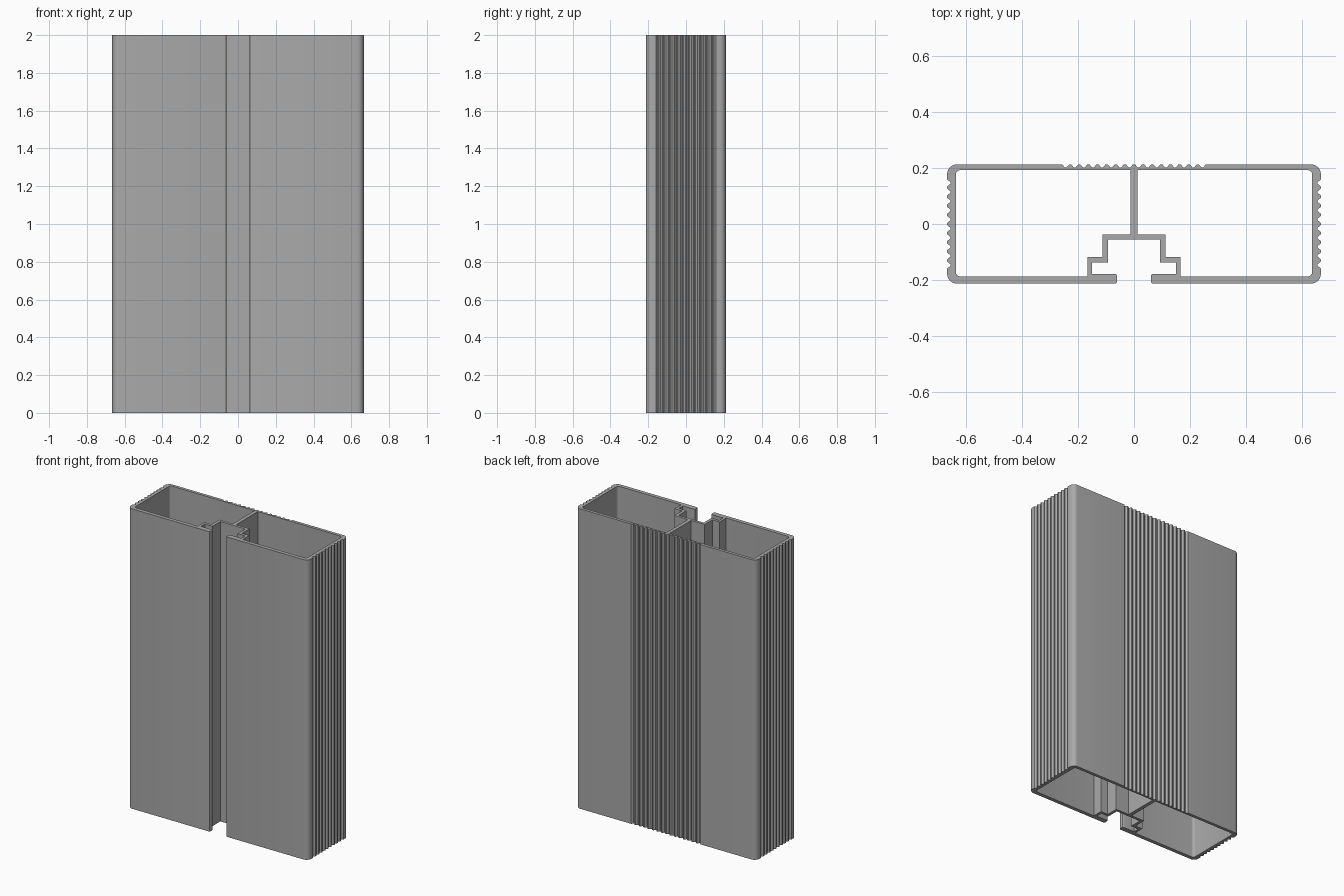
import bpy
import bmesh
import math
from mathutils import Vector

if "Cube" in bpy.data.objects:
    bpy.data.objects.remove(bpy.data.objects["Cube"])

HEIGHT = 2.0
OUT_X, OUT_Y = 0.666, 0.2125
PITCH, DEPTH = 0.0325, 0.012


def arc(cx, cy, r, start, end, steps=6):
    """Points along an arc, angles in degrees."""
    angles = [math.radians(start + (end - start) * i / steps) for i in range(steps + 1)]
    return [(cx + r * math.cos(a), cy + r * math.sin(a)) for a in angles]


def grooves(start, count):
    """(position, depth) pairs for a run of grooves with narrow flat crests."""
    pts = []
    for i in range(count):
        s = start + i * PITCH
        pts += [(s + PITCH * f, d) for f, d in
                ((0.12, 0), (0.42, DEPTH), (0.58, DEPTH), (0.88, 0))]
    return pts


def mirrored(points):
    return [(-x, y) for x, y in reversed(points)]


# Outer outline, right half: ribbed back, ribbed side, plain front, T-slot
R = 0.035
half = [(s, OUT_Y - d) for s, d in grooves(0, 8)]
half += arc(OUT_X - R, OUT_Y - R, R, 90, 0)
half += [(OUT_X - d, -s) for s, d in grooves(-5 * PITCH, 10)]
half += arc(OUT_X - R, R - OUT_Y, R, 0, -90)
lip = 0.008
half += arc(0.06 + lip, lip - OUT_Y, lip, -90, -180, 3)
half += arc(0.06 + lip, -0.178 - lip, lip, 180, 90, 3)
half += [(0.149, -0.178), (0.149, -0.137), (0.092, -0.137), (0.092, -0.055)]
outline = half + mirrored(half)

# Hollow chamber beside the central web
r = 0.016
chamber = [(0.012, 0.192)]
chamber += arc(0.635 - r, 0.192 - r, r, 90, 0, 4)
chamber += arc(0.635 - r, -0.187 + r, r, 0, -90, 4)
chamber += [(0.166, -0.187), (0.166, -0.118), (0.112, -0.118),
            (0.112, -0.037), (0.012, -0.037)]

# Fill the cross-section and extrude it upward
bm = bmesh.new()
edges = []
for loop in (outline, chamber, mirrored(chamber)):
    verts = [bm.verts.new((x, y, 0)) for x, y in loop]
    edges += [bm.edges.new((v, verts[i - 1])) for i, v in enumerate(verts)]
bmesh.ops.triangle_fill(bm, edges=edges, use_beauty=True, normal=Vector((0, 0, 1)))
extruded = bmesh.ops.extrude_face_region(bm, geom=bm.faces[:])
top = [g for g in extruded["geom"] if isinstance(g, bmesh.types.BMVert)]
bmesh.ops.translate(bm, verts=top, vec=(0, 0, HEIGHT))
bmesh.ops.recalc_face_normals(bm, faces=bm.faces[:])
mesh = bpy.data.meshes.new("extruded_profile")
bm.to_mesh(mesh)
bm.free()
profile = bpy.data.objects.new("extruded_profile", mesh)
bpy.context.collection.objects.link(profile)

# Plain grey metal
grey = bpy.data.materials.new("grey_metal")
grey.use_nodes = True
color = (0.4, 0.4, 0.4, 1)
grey.diffuse_color = color
grey.node_tree.nodes["Principled BSDF"].inputs["Base Color"].default_value = color
mesh.materials.append(grey)

bpy.ops.object.select_all(action="DESELECT")
profile.select_set(True)
bpy.context.view_layer.objects.active = profile
bpy.ops.object.shade_smooth_by_angle(angle=math.radians(30))
